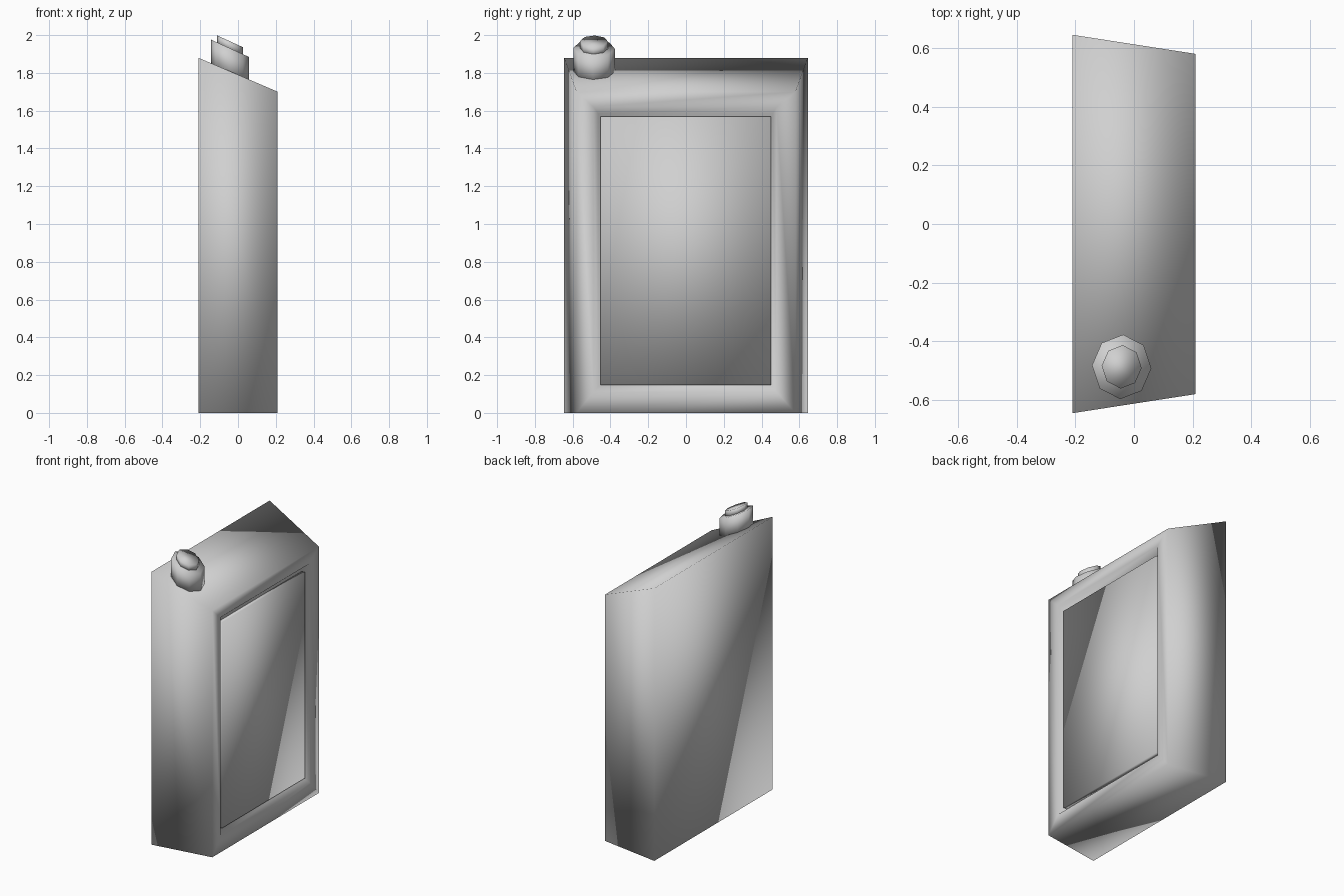
import bpy
import bmesh
import math

cube = bpy.data.objects.get("Cube")
if cube:
    bpy.data.objects.remove(cube, do_unlink=True)

# One plain colour for everything
grey = bpy.data.materials.new("light_grey")
grey.use_nodes = True
colour = (0.63, 0.63, 0.63, 1)
grey.diffuse_color = colour
grey.node_tree.nodes["Principled BSDF"].inputs["Base Color"].default_value = colour


def rect_ring(bm, x, y0, y1, z0, z1):
    """Four corners of an upright rectangle facing +x."""
    return [bm.verts.new((x, y, z)) for y, z in
            ((y0, z0), (y1, z0), (y1, z1), (y0, z1))]


def octagon_ring(bm, cx, cy, radius, z, slope, sides=8):
    """Octagon sheared so that it runs parallel to the sloping shoulder."""
    ring = []
    for i in range(sides):
        a = math.tau * i / sides - 0.05
        dx, dy = radius * math.cos(a), radius * math.sin(a)
        ring.append(bm.verts.new((cx + dx * 0.92, cy + dy, z - slope * dx)))
    return ring


def loft(name, bm, rings):
    """Bridge consecutive rings, close both ends and shade smooth."""
    for low, high in zip(rings, rings[1:]):
        n = len(low)
        for i in range(n):
            j = (i + 1) % n
            bm.faces.new((low[i], low[j], high[j], high[i]))
    bm.faces.new(rings[0][::-1])
    bm.faces.new(rings[-1])
    bmesh.ops.recalc_face_normals(bm, faces=bm.faces[:])
    for face in bm.faces:
        face.smooth = True
    mesh = bpy.data.meshes.new(name)
    bm.to_mesh(mesh)
    bm.free()
    mesh.materials.append(grey)
    obj = bpy.data.objects.new(name, mesh)
    bpy.context.collection.objects.link(obj)
    return obj


# Tapered can body with a recess on the +x side
bm = bmesh.new()
loft("can_body", bm, [
    rect_ring(bm, -0.21, -0.645, 0.645, 0, 1.88),
    rect_ring(bm, 0.21, -0.58, 0.58, 0, 1.70),
    rect_ring(bm, 0.21, -0.49, 0.48, 0.11, 1.62),
    rect_ring(bm, 0.17, -0.465, 0.46, 0.14, 1.585),
])

# Raised plate standing in the recess, leaving a groove around it
bm = bmesh.new()
loft("side_plate", bm, [
    rect_ring(bm, x, -0.452, 0.45, 0.148, 1.568) for x in (0.165, 0.195)
])

# Spout collar and the smaller cap on top of it
for name, radius, low, high in (("spout_collar", 0.11, 1.79, 1.93),
                                ("spout_cap", 0.074, 1.92, 1.967)):
    bm = bmesh.new()
    loft(name, bm, [octagon_ring(bm, -0.042, -0.487, radius, z, 0.42)
                    for z in (low, high)])
